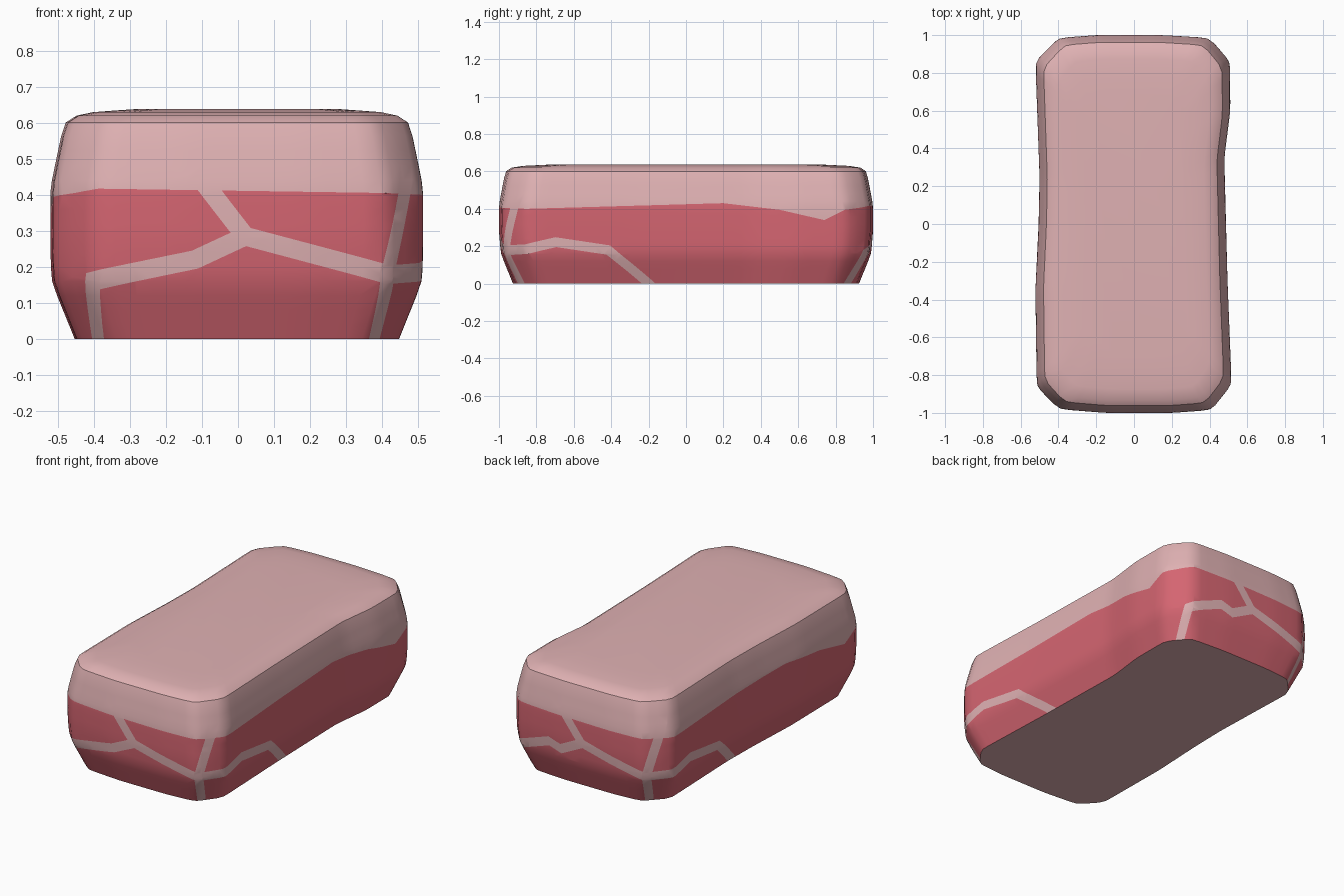
import bpy, bmesh, math
from mathutils import Vector
from mathutils.geometry import intersect_point_line

if "Cube" in bpy.data.objects:
    bpy.data.objects.remove(bpy.data.objects["Cube"])

# Plan outline at the widest height, counter-clockwise from the middle of the left side
PLAN = [(-0.505, 0), (-0.522, -0.35), (-0.515, -0.86), (-0.40, -0.98), (-0.15, -1.0),
        (0.2, -1.0), (0.41, -0.985), (0.517, -0.85), (0.495, -0.3), (0.478, 0.35),
        (0.51, 0.6), (0.508, 0.86), (0.40, 0.985), (0.15, 1.0), (-0.2, 1.0),
        (-0.40, 0.985), (-0.522, 0.86), (-0.50, 0.25), (-0.505, 0)]
PLAN = [Vector(p) for p in PLAN]
# Side profile: sheet coordinate v, height, x scale, y scale
PROFILE = [(0, 0, .87, .925), (.16, .16, .995, .99), (.28, .28, 1, 1), (.42, .42, 1, 1),
           (.60, .605, .925, .965), (.66, .628, .83, .92), (.76, .638, .55, .7)]
TOP = PROFILE[-1][0]
STARTS = [0.0]
for p, q in zip(PLAN, PLAN[1:]):
    STARTS.append(STARTS[-1] + (q - p).length)
LENGTH = STARTS[-1]


def u_at(x, y):
    """Distance around the outline of the point nearest to (x, y)."""
    best = None
    for p, q, s in zip(PLAN, PLAN[1:], STARTS):
        d = q - p
        t = max(0, min(1, (Vector((x, y)) - p).dot(d) / d.length_squared))
        gap = (p + d * t - Vector((x, y))).length
        if best is None or gap < best[0]:
            best = (gap, s + t * d.length)
    return best[1]


def plan_at(u):
    u %= LENGTH
    for i in range(len(PLAN) - 1):
        if u <= STARTS[i + 1]:
            t = (u - STARTS[i]) / (STARTS[i + 1] - STARTS[i])
            return PLAN[i].lerp(PLAN[i + 1], t)
    return PLAN[-1]


def profile_at(v):
    v = max(0, min(TOP, v))
    for a, b in zip(PROFILE, PROFILE[1:]):
        if v <= b[0]:
            t = (v - a[0]) / (b[0] - a[0])
            return Vector(a[1:]).lerp(Vector(b[1:]), t)
    return Vector(PROFILE[-1][1:])


def surface(u, v):
    """Wrap the flat sheet around the block, with gently rounded edges."""
    r = 0.03
    xy = (plan_at(u - r) + plan_at(u) * 2 + plan_at(u + r)) / 4
    rv = min(0.025, v, TOP - v)
    z, sx, sy = (profile_at(v - rv) + profile_at(v) * 2 + profile_at(v + rv)) / 4
    return Vector((xy.x * sx, xy.y * sy, z))


# Fat veins as x, y, height; the far end is the near end turned by half a turn
def turned(path):
    return [(-x, -y, z) for x, y, z in path]


shared = [
    [(-.46, -.93, -.03), (-.41, -.97, .16)],
    [(-.10, -1, .44), (.02, -1, .285), (.42, -.975, .178), (.51, -.86, .185),
     (.5, -.70, .222), (.5, -.42, .18), (.5, -.18, -.03)],
    [(.44, -.95, -.03), (.42, -.975, .178), (.47, -.91, .44)],
]
veins = shared + [turned(p) for p in shared]
veins.append([(-.41, -.97, .16), (-.12, -1, .22), (.02, -1, .285)])
veins.append([(.41, .97, .16), (.2, 1, .24), (.12, 1, .215), (-.02, 1, .285)])
segments = []
for path in veins:
    flat = [Vector((u_at(x, y), z, 0)) for x, y, z in path]
    segments += list(zip(flat, flat[1:]))

# Border between the lean meat and the fat cap
half_border = [(-.45, -.92, .405), (-.39, -.98, .417), (.41, -.98, .405), (.51, -.85, .40),
               (.5, .2, .43), (.5, .5, .395), (.5, .74, .34), (.51, .85, .395)]
border = sorted((u_at(x, y), z) for x, y, z in half_border + turned(half_border))
border = [(0.0, .425)] + border + [(LENGTH, .425)]


def border_at(u):
    for (a, za), (b, zb) in zip(border, border[1:]):
        if u <= b:
            return za + (zb - za) * (u - a) / max(b - a, 1e-6)
    return border[-1][1]


WIDTH = 0.026


def in_vein(c):
    for a, b in segments:
        p, t = intersect_point_line(c, a, b)
        p = a.lerp(b, max(0, min(1, t)))
        if (c - p).length < WIDTH:
            return True
    return False


# Flat sheet of small cells
bm = bmesh.new()
cols, rows = 116, 19
grid = [[bm.verts.new((LENGTH * i / cols, TOP * j / rows, 0)) for j in range(rows + 1)]
        for i in range(cols + 1)]
for i in range(cols):
    for j in range(rows):
        bm.faces.new((grid[i][j], grid[i + 1][j], grid[i + 1][j + 1], grid[i][j + 1]))


def cut(a, b, offset, margin):
    """Cut the cells near segment a-b along a line parallel to it."""
    d = (b - a).normalized()
    n = Vector((-d.y, d.x, 0))
    lo = [min(a[k], b[k]) - margin for k in (0, 1)]
    hi = [max(a[k], b[k]) + margin for k in (0, 1)]
    faces = [f for f in bm.faces
             if all(max(v.co[k] for v in f.verts) > lo[k]
                    and min(v.co[k] for v in f.verts) < hi[k] for k in (0, 1))]
    geom = set(faces)
    for f in faces:
        geom.update(f.edges)
        geom.update(f.verts)
    bmesh.ops.bisect_plane(bm, geom=list(geom), dist=1e-5,
                           plane_co=a + n * offset, plane_no=n)


for a, b in segments:
    for side in (-WIDTH, WIDTH):
        cut(a, b, side, WIDTH)
for (ua, za), (ub, zb) in zip(border, border[1:]):
    if ub - ua > 1e-4:
        cut(Vector((ua, za, 0)), Vector((ub, zb, 0)), 0, 0.0005)

# Lean meat lies below the border and away from the veins
for f in bm.faces:
    c = f.calc_center_median()
    f.material_index = 1 if c.y < border_at(c.x) and not in_vein(c) else 0

# Wrap, close the seam, then cap top and bottom with fat
bmesh.ops.triangulate(bm, faces=[f for f in bm.faces if len(f.verts) > 4])
for v in bm.verts:
    v.co = surface(v.co.x, v.co.y)
bmesh.ops.remove_doubles(bm, verts=bm.verts, dist=1e-4)
caps = bmesh.ops.holes_fill(bm, edges=[e for e in bm.edges if e.is_boundary], sides=0)
for f in caps["faces"]:
    f.material_index = 0
bmesh.ops.recalc_face_normals(bm, faces=bm.faces)

mesh = bpy.data.meshes.new("meat_slab")
bm.to_mesh(mesh)
bm.free()
for name, colour in (("pink fat", (.74, .44, .45, 1)), ("red lean meat", (.66, .13, .165, 1))):
    mat = bpy.data.materials.new(name)
    mat.diffuse_color = colour
    mat.use_nodes = True
    mat.node_tree.nodes["Principled BSDF"].inputs["Base Color"].default_value = mat.diffuse_color
    mesh.materials.append(mat)
slab = bpy.data.objects.new("meat_slab", mesh)
bpy.context.collection.objects.link(slab)
bpy.context.view_layer.objects.active = slab
slab.select_set(True)
bpy.ops.object.shade_smooth_by_angle(angle=math.radians(35))
